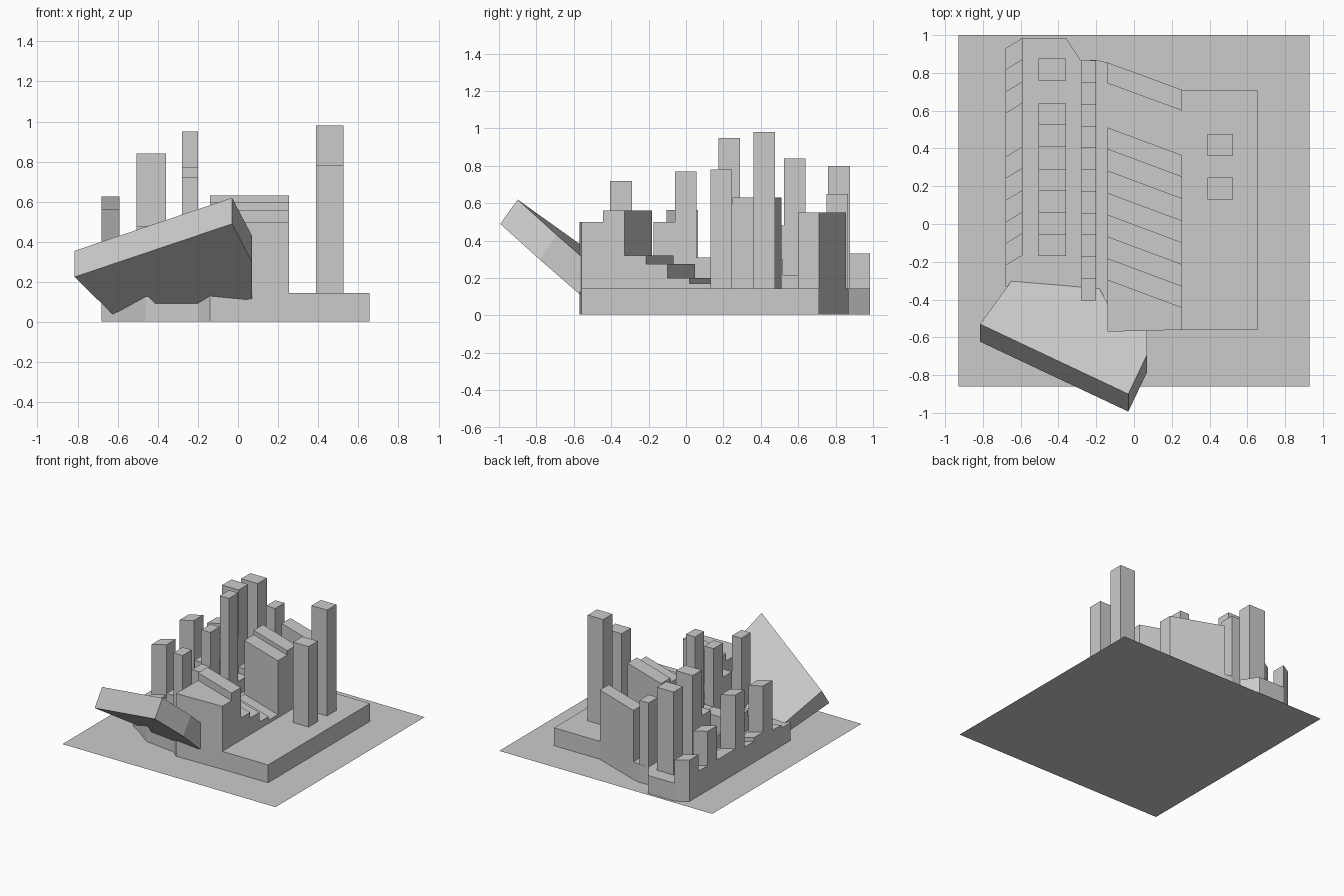
import bpy, bmesh

if "Cube" in bpy.data.objects:
    bpy.data.objects.remove(bpy.data.objects["Cube"])


def make(name, bm):
    bmesh.ops.recalc_face_normals(bm, faces=bm.faces[:])
    me = bpy.data.meshes.new(name)
    bm.to_mesh(me)
    bm.free()
    ob = bpy.data.objects.new(name, me)
    bpy.context.collection.objects.link(ob)
    return ob


def loft(name, lower, upper):
    """Closed solid between two matching polygons."""
    bm = bmesh.new()
    lo = [bm.verts.new(p) for p in lower]
    hi = [bm.verts.new(p) for p in upper]
    bm.faces.new(lo)
    bm.faces.new(hi)
    n = len(lo)
    for i in range(n):
        j = (i + 1) % n
        bm.faces.new((lo[i], lo[j], hi[j], hi[i]))
    return make(name, bm)


def prism(name, outline, z0, z1):
    return loft(name, [(x, y, z0) for x, y in outline], [(x, y, z1) for x, y in outline])


def row(name, x0, x1, y0, tops, skew=0.0, pitch=0.1155, first=None):
    """Row of bars; y0 is measured on the x1 side, skew shifts the x0 side."""
    for i, top in enumerate(tops):
        a, b = y0 + i * pitch, y0 + (i + 1) * pitch
        la = first if (first is not None and i == 0) else a + skew
        prism(f"{name}_{i + 1}", [(x0, la), (x1, a), (x1, b), (x0, b + skew)], BASE - 0.01, top)


BASE = 0.145

# Ground sheet
bm = bmesh.new()
bm.faces.new([bm.verts.new(p) for p in
              ((-0.93, -0.86, 0), (0.93, -0.86, 0), (0.93, 1, 0), (-0.93, 1, 0))])
make("ground_sheet", bm)

# Raised base with shaped back and front ends
prism("base", [(-0.68, -0.33), (-0.59, -0.385), (-0.46, -0.485), (-0.2, -0.52),
               (-0.14, -0.57), (0.255, -0.56), (0.655, -0.56), (0.655, 0.71),
               (0.255, 0.71), (-0.14, 0.855), (-0.2, 0.868), (-0.28, 0.865),
               (-0.31, 0.91), (-0.36, 0.985), (-0.59, 0.985), (-0.68, 0.93)], 0.004, BASE)

# Left skewed row
row("left_bar", -0.68, -0.59, -0.165,
    [0.17, 0.565, 0.2, 0.17, 0.625, 0.2, 0.2, 0.47, 0.2, 0.33], skew=-0.055, pitch=0.115)

# Second row, with a gap before the rear bar
row("second_bar", -0.505, -0.36, -0.17, [0.25, 0.3, 0.2, 0.38, 0.25, 0.48, 0.84])
row("second_rear_bar", -0.505, -0.36, 0.76, [0.80])

# Narrow middle row
row("middle_bar", -0.28, -0.2, -0.405,
    [0.72, 0.2, 0.5, 0.77, 0.31, 0.95, 0.25, 0.3, 0.215, 0.2, 0.65])

# Wide skewed row
row("wide_bar", -0.14, 0.255, -0.56,
    [0.5, 0.56, 0.32, 0.275, 0.2, 0.17, 0.595, 0.63], skew=0.147, first=-0.57)
row("wide_rear_bar", -0.14, 0.255, 0.6, [0.55], skew=0.145, pitch=0.11)

# Two towers on the right
for i, (y, top) in enumerate(((0.13, 0.78), (0.36, 0.98))):
    row(f"tower_{i + 1}", 0.39, 0.525, y, [top])

# Tilted slab joining the front of the base
slab = [(-0.815, -0.53), (-0.03, -0.90), (0.07, -0.69), (0.07, -0.48), (-0.14, -0.42),
        (-0.2, -0.31), (-0.36, -0.29), (-0.5, -0.285), (-0.59, -0.22)]
upper = [(x, y, 0.355 - 0.073 * (x + 0.815) - 0.87 * (y + 0.53)) for x, y in slab]
lower = [(x, y - 0.093, max(z - 0.13, 0.004)) for x, y, z in upper]
loft("tilted_slab", lower, upper)
